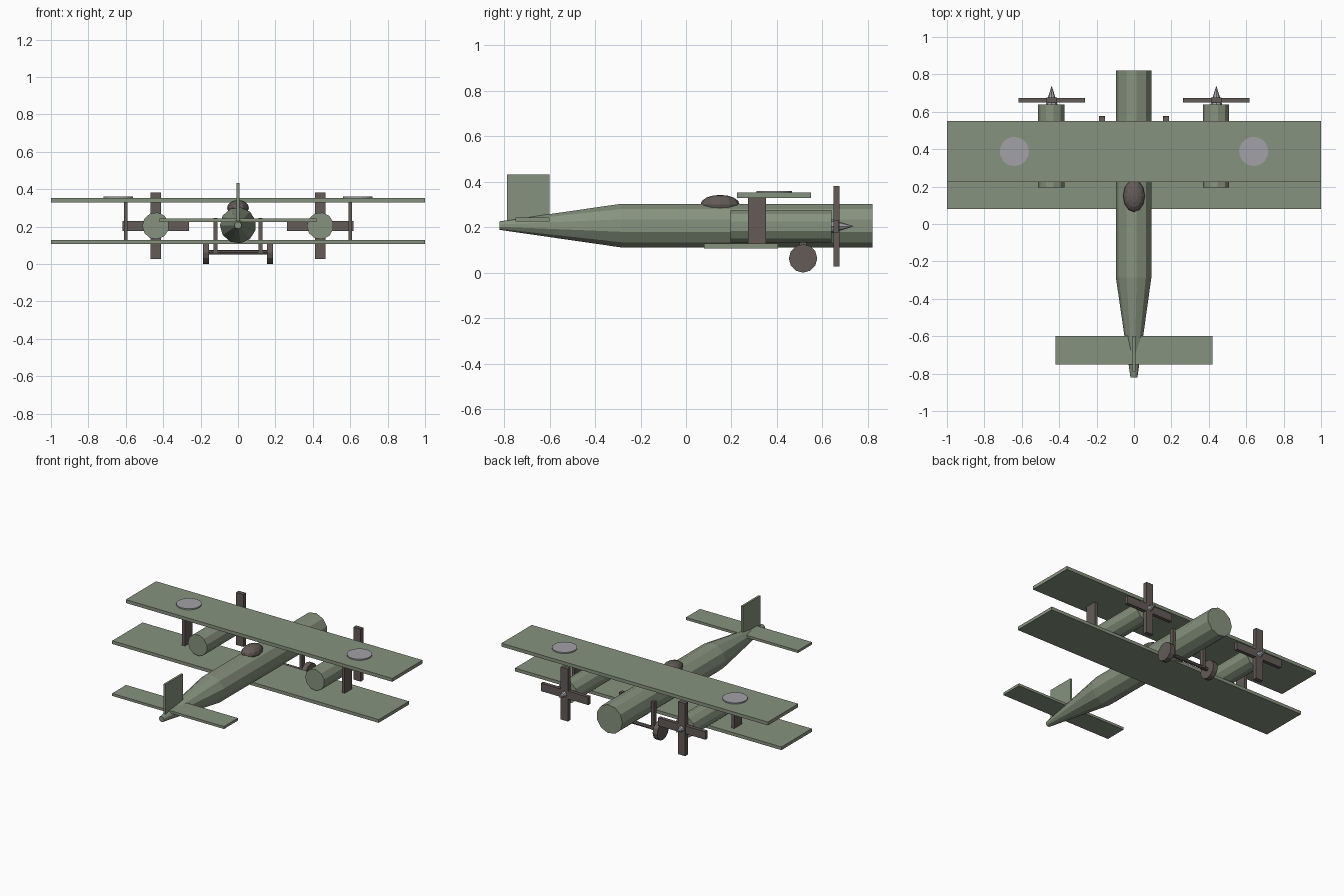
import bpy, bmesh, math

if "Cube" in bpy.data.objects:
    bpy.data.objects.remove(bpy.data.objects["Cube"])


def material(name, r, g, b):
    m = bpy.data.materials.new(name)
    m.diffuse_color = (r, g, b, 1)
    m.use_nodes = True
    m.node_tree.nodes["Principled BSDF"].inputs["Base Color"].default_value = m.diffuse_color
    return m


GREEN = material("olive_green", 0.24, 0.29, 0.21)
BROWN = material("dark_brown", 0.125, 0.105, 0.095)
GREY = material("pale_grey", 0.36, 0.36, 0.39)


def finish(name, bm, mat):
    bmesh.ops.recalc_face_normals(bm, faces=bm.faces)
    me = bpy.data.meshes.new(name)
    bm.to_mesh(me)
    bm.free()
    me.materials.append(mat)
    ob = bpy.data.objects.new(name, me)
    bpy.context.collection.objects.link(ob)
    return ob


def box(name, x, y, z, mat):
    """Box from (min, max) pairs."""
    bm = bmesh.new()
    bmesh.ops.create_cube(bm, size=1)
    for v in bm.verts:
        v.co = [(a + b) / 2 + c * (b - a) for (a, b), c in zip((x, y, z), v.co)]
    return finish(name, bm, mat)


def lathe(name, centre, profile, sides, mat, axis="y", start=math.pi):
    """Faceted tube through (position, radius) stations along an axis."""
    bm = bmesh.new()
    rings = []
    for p, r in profile:
        ring = []
        for i in range(sides):
            a = start + math.tau * i / sides
            u, w = r * math.cos(a), r * math.sin(a)
            co = {"x": (p, u, w), "y": (u, p, w), "z": (u, w, p)}[axis]
            ring.append(bm.verts.new([c + o for c, o in zip(co, centre)]))
        rings.append(ring)
    for a, b in zip(rings, rings[1:]):
        for i in range(sides):
            j = (i + 1) % sides
            bm.faces.new((a[i], a[j], b[j], b[i]))
    bm.faces.new(rings[0])
    bm.faces.new(rings[-1])
    bmesh.ops.remove_doubles(bm, verts=bm.verts, dist=1e-5)
    return finish(name, bm, mat)


# Fuselage with tapered tail
lathe("fuselage", (0, 0, 0.207), [(-0.82, 0.019), (-0.285, 0.097), (0.82, 0.097)], 11, GREEN)

# Staggered wings and tail surfaces
box("upper_wing", (-1, 1), (0.225, 0.55), (0.329, 0.352), GREEN)
box("lower_wing", (-1, 1), (0.08, 0.405), (0.106, 0.128), GREEN)
box("tailplane", (-0.42, 0.42), (-0.75, -0.6), (0.226, 0.243), GREEN)
box("tail_fin", (-0.007, 0.007), (-0.788, -0.6), (0.21, 0.432), GREEN)

# Cockpit canopy
bm = bmesh.new()
bmesh.ops.create_uvsphere(bm, u_segments=12, v_segments=8, radius=1)
for v in bm.verts:
    v.co = (v.co.x * 0.058, 0.15 + v.co.y * 0.086, 0.3 + v.co.z * 0.042)
finish("cockpit", bm, BROWN)

# Axle between the wheels
lathe("wheel_axle", (0, 0.515, 0.062), [(-0.17, 0.012), (0.17, 0.012)], 8, BROWN, "x")

for s, side in ((-1, "left"), (1, "right")):
    # Engine, propeller and spinner
    ex, ez = 0.44 * s, 0.204
    lathe(side + "_engine", (ex, 0, ez), [(0.195, 0.072), (0.64, 0.072)], 11, GREEN)
    box(side + "_propeller_upright", (ex - 0.027, ex + 0.027), (0.648, 0.676),
        (ez - 0.178, ez + 0.178), BROWN)
    box(side + "_propeller_level", (ex - 0.178, ex + 0.178), (0.65, 0.674),
        (ez - 0.027, ez + 0.027), BROWN)
    lathe(side + "_spinner", (ex, 0, ez), [(0.635, 0.033), (0.738, 0.0004)], 8, GREY)

    # Wing strut and round marking
    box(side + "_wing_strut", (0.6 * s - 0.01, 0.6 * s + 0.01), (0.273, 0.353),
        (0.12, 0.335), BROWN)
    lathe(side + "_marking", (0.64 * s, 0.388, 0), [(0.345, 0.078), (0.36, 0.078)],
          20, GREY, "z")

    # Landing gear
    box(side + "_gear_strut", (0.12 * s - 0.01, 0.12 * s + 0.01), (0.5, 0.53),
        (0.055, 0.245), BROWN)
    lathe(side + "_wheel", (0.171 * s, 0.515, 0.0625), [(-0.017, 0.0625), (0.017, 0.0625)],
          12, BROWN, "x")
